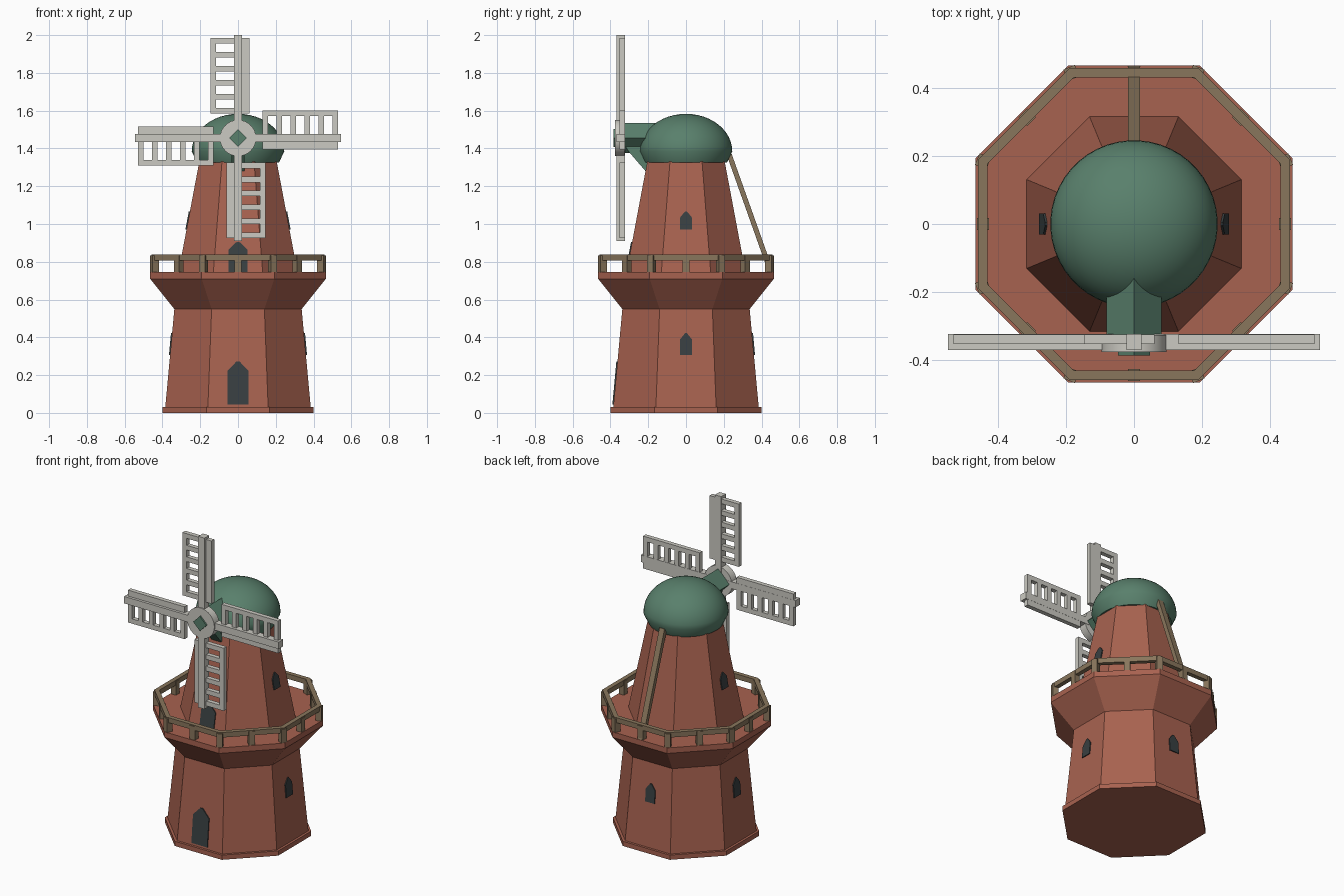
import bpy, bmesh
from math import sin, cos, pi, radians, sqrt
from mathutils import Matrix, Vector

if "Cube" in bpy.data.objects:
    bpy.data.objects.remove(bpy.data.objects["Cube"])


def material(name, rgb):
    m = bpy.data.materials.new(name)
    m.diffuse_color = (*rgb, 1)
    m.use_nodes = True
    m.node_tree.nodes["Principled BSDF"].inputs["Base Color"].default_value = m.diffuse_color
    return m


BRICK = material("brick", (0.39, 0.122, 0.079))
GREEN = material("green", (0.10, 0.216, 0.15))
SLATE = material("slate", (0.04, 0.05, 0.052))
WOOD = material("wood", (0.25, 0.18, 0.107))
CREAM = material("cream", (0.60, 0.59, 0.54))
HUB_Z = 1.455


def finish(bm, name, mat, smooth=False):
    bmesh.ops.remove_doubles(bm, verts=bm.verts, dist=1e-5)
    bmesh.ops.recalc_face_normals(bm, faces=bm.faces)
    me = bpy.data.meshes.new(name)
    bm.to_mesh(me)
    bm.free()
    ob = bpy.data.objects.new(name, me)
    bpy.context.collection.objects.link(ob)
    me.materials.append(mat)
    if smooth:
        bpy.ops.object.select_all(action='DESELECT')
        ob.select_set(True)
        bpy.context.view_layer.objects.active = ob
        bpy.ops.object.shade_smooth_by_angle(angle=radians(35))
    return ob


def lathe(name, profile, mat, segs=8, closed=False, smooth=False):
    """Spin (apothem, z) points round z; flat sides face the axes when low-poly."""
    bm = bmesh.new()
    k = 1 / cos(pi / segs)
    rings = []
    for i in range(segs):
        a = (i + 0.5) * 2 * pi / segs
        rings.append([bm.verts.new((r * k * cos(a), r * k * sin(a), z)) for r, z in profile])
    n = len(profile)
    for i in range(segs):
        A, B = rings[i], rings[(i + 1) % segs]
        for j in range(n if closed else n - 1):
            q = (j + 1) % n
            loop = [A[j], B[j], B[q], A[q]]
            if profile[j][0] == 0:
                loop = [A[j], B[q], A[q]]
            elif profile[q][0] == 0:
                loop = [A[j], B[j], A[q]]
            bm.faces.new(loop)
    return finish(bm, name, mat, smooth)


def add_box(bm, lo, hi, mtx=Matrix()):
    lo, hi = Vector(lo), Vector(hi)
    m = mtx @ Matrix.Translation((lo + hi) / 2) @ Matrix.Diagonal((*(hi - lo), 1))
    bmesh.ops.create_cube(bm, size=1, matrix=m)


def prism(name, near, far, mat):
    """Solid between two matching outlines."""
    bm = bmesh.new()
    A = [bm.verts.new(p) for p in near]
    B = [bm.verts.new(p) for p in far]
    bm.faces.new(A)
    bm.faces.new(B[::-1])
    for i in range(len(A)):
        j = (i + 1) % len(A)
        bm.faces.new((A[i], A[j], B[j], B[i]))
    return finish(bm, name, mat)


def wall(z):
    """Apothem of the tower wall at height z."""
    if z < 0.7:
        return 0.385 + (z - 0.03) * (0.337 - 0.385) / 0.52
    return 0.315 + (z - 0.745) * (0.205 - 0.315) / 0.585


def opening(name, turn, half, z0, shoulder, top):
    """Pointed door or window lying on the sloping wall."""
    outline = [(-half, z0), (half, z0), (half, shoulder), (half * 0.15, top),
               (-half * 0.15, top), (-half, shoulder)]
    rot = Matrix.Rotation(radians(turn), 4, 'Z')
    layer = lambda d: [rot @ Vector((x, -wall(z) - d, z)) for x, z in outline]
    prism(name, layer(0.006), layer(-0.02), SLATE)


# Brick tower: plinth, lower walls, flared deck, upper walls
lathe("tower", [(0, 0), (0.40, 0), (0.40, 0.03), (0.385, 0.03), (0.337, 0.55),
                (0.465, 0.71), (0.465, 0.745), (0.315, 0.745), (0.205, 1.33), (0, 1.33)], BRICK)

# Doors and windows
opening("door", 0, 0.056, 0.045, 0.222, 0.272)
opening("deck_door", 0, 0.05, 0.746, 0.865, 0.905)
for turn in (90, 180, 270):
    opening(f"lower_window_{turn}", turn, 0.033, 0.307, 0.387, 0.422)
for turn in (90, 270):
    opening(f"upper_window_{turn}", turn, 0.031, 0.97, 1.035, 1.067)

# Deck railing and posts at corners and side middles
lathe("deck_rail", [(0.429, 0.806), (0.457, 0.806), (0.457, 0.838), (0.429, 0.838)], WOOD, closed=True)
bm = bmesh.new()
for i in range(16):
    r = 0.443 if i % 2 == 0 else 0.443 / cos(pi / 8)
    add_box(bm, (r - 0.018, -0.018, 0.744), (r + 0.018, 0.018, 0.832), Matrix.Rotation(i * pi / 8, 4, 'Z'))
finish(bm, "rail_posts", WOOD)

# Domed cap
dome = [(0.245 * cos(t * pi / 24), 1.385 + 0.198 * sin(t * pi / 24)) for t in range(12)]
lathe("cap", [(0, 1.325), (0.217, 1.325)] + dome + [(0, 1.583)], GREEN, segs=48, smooth=True)

# Tail pole from cap to deck
pole = lambda y, z: [(-0.018, y - 0.014, z), (0.018, y - 0.014, z), (0.018, y + 0.014, z), (-0.018, y + 0.014, z)]
prism("tail_pole", pole(0.228, 1.37), pole(0.45, 0.746), WOOD)

# Diamond shaft, its bracket, and the hub
diamond = lambda h, y: [(0, y, HUB_Z - h), (h, y, HUB_Z), (0, y, HUB_Z + h), (-h, y, HUB_Z)]
prism("shaft", diamond(0.08, -0.326), diamond(0.08, -0.05), GREEN)
bracket = lambda x: [(x, -0.32, 1.41), (x, -0.305, 1.385), (x, -0.21, 1.275), (x, -0.15, 1.275), (x, -0.15, 1.41)]
prism("shaft_bracket", bracket(-0.035), bracket(0.035), GREEN)
prism("hub_cap", diamond(0.047, -0.385), diamond(0.047, -0.34), GREEN)
bm = bmesh.new()
bmesh.ops.create_cone(bm, cap_ends=True, segments=32, radius1=0.096, radius2=0.096, depth=0.05,
                      matrix=Matrix.Translation((0, -0.35, HUB_Z)) @ Matrix.Rotation(pi / 2, 4, 'X'))
finish(bm, "hub", CREAM, smooth=True)

# Four sails: spar, leading board, and ladder lattice
for k in range(4):
    m = Matrix.Translation((0, 0, HUB_Z)) @ Matrix.Rotation(k * pi / 2, 4, 'Y')
    bm = bmesh.new()
    add_box(bm, (-0.022, -0.369, 0.06), (0.022, -0.323, 0.545), m)
    add_box(bm, (0.02, -0.352, 0.13), (0.06, -0.324, 0.53), m)
    add_box(bm, (-0.146, -0.352, 0.13), (-0.116, -0.324, 0.53), m)
    for i in range(6):
        r = 0.13 + i * 0.074
        add_box(bm, (-0.118, -0.352, r), (-0.02, -0.324, r + 0.03), m)
    finish(bm, f"sail_{k + 1}", CREAM)
